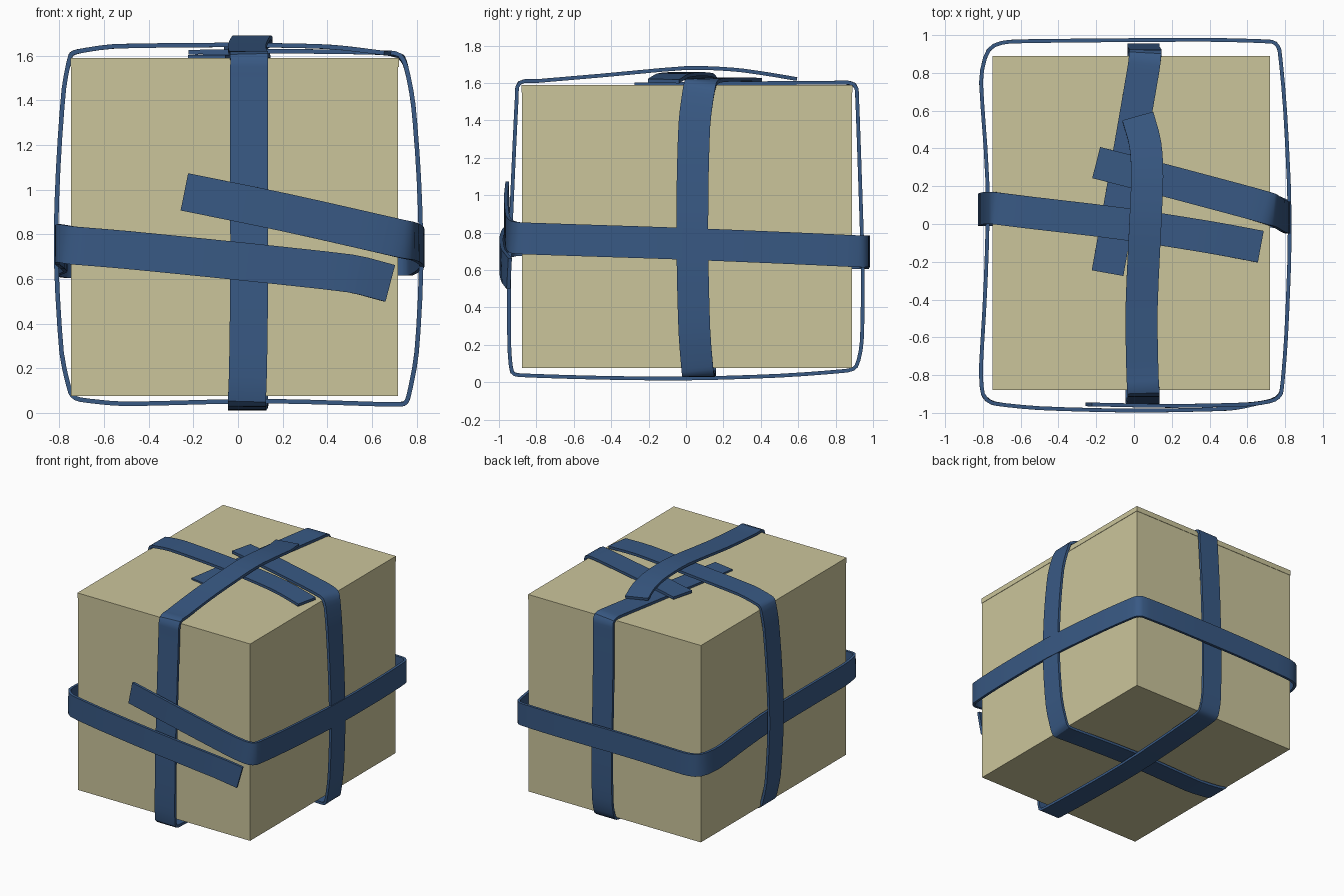
import bpy, bmesh
from mathutils import Vector as V


def material(name, rgb):
    m = bpy.data.materials.new(name)
    m.diffuse_color = (*rgb, 1)
    return m


CARD = material("cardboard", (0.60, 0.56, 0.33))
BLUE = material("ribbon_blue", (0.04, 0.10, 0.23))


def finish(name, bm, mat):
    bmesh.ops.recalc_face_normals(bm, faces=bm.faces)
    me = bpy.data.meshes.new(name)
    bm.to_mesh(me)
    bm.free()
    me.materials.append(mat)
    ob = bpy.data.objects.new(name, me)
    bpy.context.collection.objects.link(ob)
    return ob


def block(name, lo, hi):
    bm = bmesh.new()
    bmesh.ops.create_cube(bm, size=1)
    for v in bm.verts:
        v.co = V([(a + b) / 2 + c * (b - a) for a, b, c in zip(lo, hi, v.co)])
    return finish(name, bm, CARD)


def smooth_path(pts, n=3):
    """Catmull-Rom path through the points."""
    p = [V(q) for q in pts]
    p = [2 * p[0] - p[1]] + p + [2 * p[-1] - p[-2]]
    out = []
    for a, b, c, d in zip(p, p[1:], p[2:], p[3:]):
        # centripetal-like tangents keep tight corners from overshooting
        l0, l1, l2 = [(s - r).length for r, s in ((a, b), (b, c), (c, d))]
        m1 = (c - a).normalized() * min(l0, l1)
        m2 = (d - b).normalized() * min(l1, l2)
        for i in range(n):
            t = i / n
            out.append((2*t**3 - 3*t*t + 1) * b + (t**3 - 2*t*t + t) * m1
                       + (3*t*t - 2*t**3) * c + (t**3 - t*t) * m2)
    return out + [p[-2]]


def ribbon(name, pts, axis, width=0.17, thick=0.02):
    path = smooth_path(pts)
    bm = bmesh.new()
    rings = []
    for i, c in enumerate(path):
        t = (path[min(i + 1, len(path) - 1)] - path[max(i - 1, 0)]).normalized()
        w = V(axis)
        w = (w - t * w.dot(t)).normalized()
        n = t.cross(w) * thick / 2
        w = w * width / 2
        rings.append([bm.verts.new(c + q) for q in (w + n, n - w, -w - n, w - n)])
    for r, s in zip(rings, rings[1:]):
        for k in range(4):
            j = (k + 1) % 4
            bm.faces.new((r[k], r[j], s[j], s[k]))
    bm.faces.new(rings[0])
    bm.faces.new(rings[-1])
    ob = finish(name, bm, BLUE)
    bpy.context.view_layer.objects.active = ob
    ob.select_set(True)
    bpy.ops.object.shade_smooth_by_angle()
    ob.select_set(False)


# box and its shallow lid
block("box_body", (-0.747, -0.877, 0.075), (0.717, 0.887, 1.55))
block("box_lid", (-0.75, -0.88, 1.55), (0.72, 0.89, 1.59))

# ribbon running front to back: under-end on top, back, bottom, front, over-end
ribbon("ribbon_front_back", [
    (-0.14, -0.26, 1.592), (-0.04, 0.3, 1.598), (0.05, 0.82, 1.602), (0.06, 0.90, 1.59),
    (0.06, 0.915, 1.52), (0.05, 0.93, 1.1), (0.05, 0.945, 0.6), (0.05, 0.94, 0.22),
    (0.05, 0.91, 0.085), (0.05, 0.84, 0.06), (0.05, 0.5, 0.035), (0.04, 0, 0.02),
    (0.04, -0.5, 0.025), (0.04, -0.87, 0.037), (0.04, -0.93, 0.055), (0.045, -0.945, 0.2),
    (0.05, -0.945, 0.6), (0.05, -0.925, 1.1), (0.05, -0.905, 1.52), (0.05, -0.89, 1.6),
    (0.045, -0.8, 1.61), (0.04, -0.45, 1.64), (0.06, 0, 1.68), (0.07, 0.25, 1.672),
    (0.06, 0.42, 1.65), (0.02, 0.57, 1.625)], (1, 0, 0))

# ribbon running side to side: under-end on top, right, bottom, left, over-end
ribbon("ribbon_side_side", [
    (-0.2, 0.325, 1.616), (0.15, 0.235, 1.62), (0.6, 0.115, 1.615), (0.72, 0.08, 1.602),
    (0.755, 0.065, 1.54), (0.785, 0.045, 1.38), (0.81, 0.035, 1.05), (0.82, 0.035, 0.65),
    (0.80, 0.045, 0.27), (0.765, 0.06, 0.08), (0.74, 0.065, 0.04), (0.6, 0.07, 0.04),
    (0.1, 0.075, 0.053), (-0.5, 0.075, 0.04), (-0.71, 0.075, 0.06), (-0.75, 0.075, 0.09),
    (-0.79, 0.075, 0.27), (-0.815, 0.075, 0.7), (-0.805, 0.08, 1.1), (-0.78, 0.085, 1.45),
    (-0.75, 0.085, 1.6), (-0.71, 0.08, 1.62), (-0.55, 0.06, 1.642), (-0.05, 0.0, 1.648),
    (0.4, -0.07, 1.64), (0.67, -0.12, 1.61)], (0, 1, 0))

# ribbon around the waist: under-end on front, right, back, left, over-end
ribbon("ribbon_waist", [
    (-0.24, -0.955, 0.99), (0.2, -0.963, 0.90), (0.6, -0.955, 0.81), (0.73, -0.935, 0.78),
    (0.78, -0.89, 0.77), (0.805, -0.6, 0.76), (0.825, 0, 0.74), (0.80, 0.6, 0.715),
    (0.77, 0.92, 0.70), (0.73, 0.965, 0.70), (0.4, 0.975, 0.70), (-0.2, 0.972, 0.70),
    (-0.66, 0.965, 0.69), (-0.77, 0.92, 0.69), (-0.81, 0.75, 0.70), (-0.775, 0.2, 0.715),
    (-0.785, -0.3, 0.73), (-0.81, -0.75, 0.75), (-0.80, -0.9, 0.76), (-0.74, -0.95, 0.75),
    (-0.5, -0.975, 0.73), (0, -0.988, 0.68), (0.5, -0.978, 0.625), (0.68, -0.945, 0.58)],
    (0, 0, 1))
